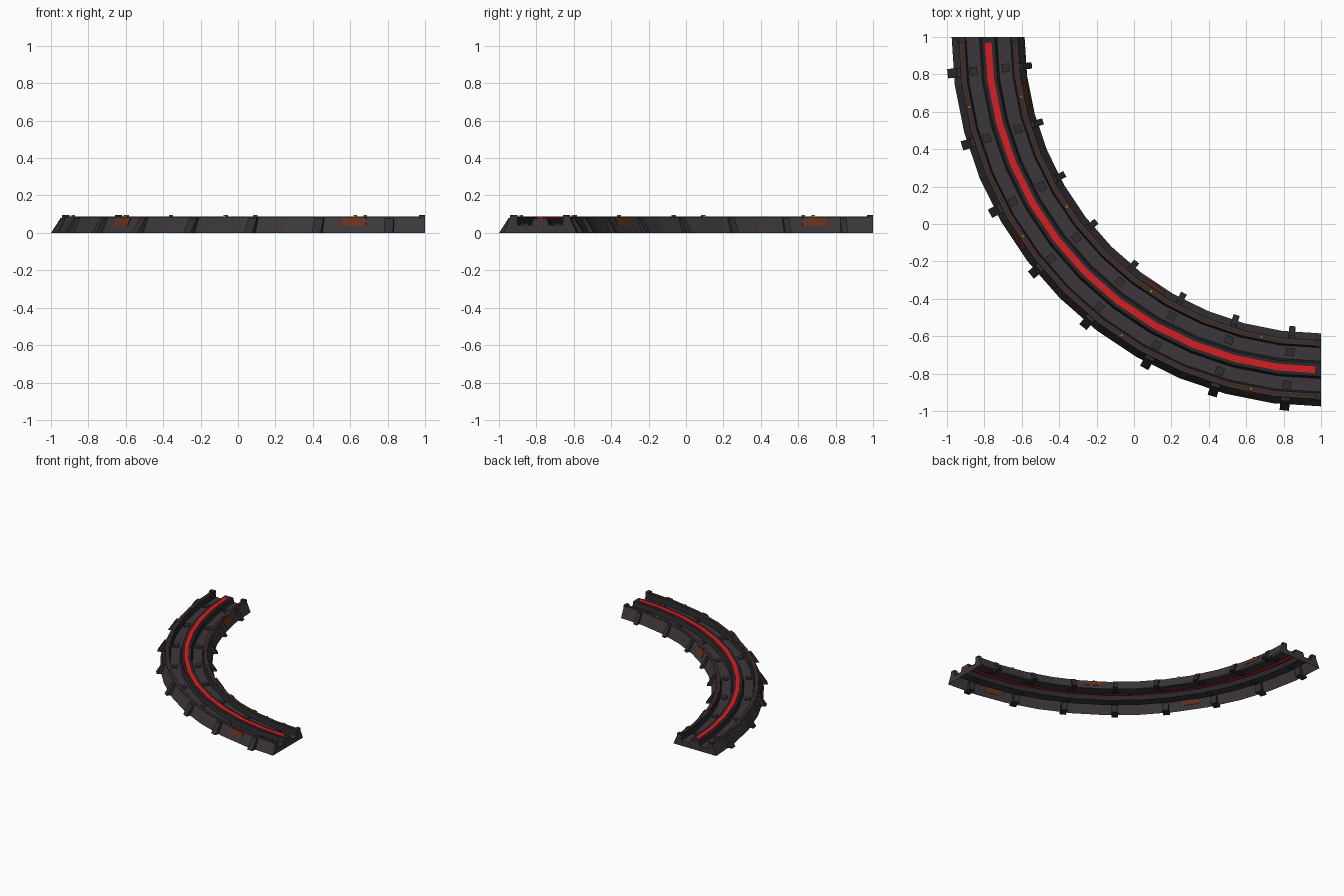
import bpy, bmesh, math
from mathutils import Vector

if "Cube" in bpy.data.objects:
    bpy.data.objects.remove(bpy.data.objects["Cube"])

R = 1.78          # centreline radius, arc centre at (1, 1)
SEG = 12          # facets along the quarter turn
FLAT = math.cos(math.radians(90 / SEG / 2))   # radius factor at a facet's middle


def mat(name, col):
    m = bpy.data.materials.new(name)
    m.diffuse_color = (*col, 1)
    m.use_nodes = True
    m.node_tree.nodes["Principled BSDF"].inputs["Base Color"].default_value = m.diffuse_color
    return m


GREY = mat("track_grey", (0.045, 0.037, 0.043))
DARK = mat("dark_metal", (0.022, 0.020, 0.024))
CLAMP = mat("clamp_grey", (0.030, 0.027, 0.031))
RED = mat("red_strip", (0.66, 0.014, 0.017))
BROWN = mat("brown_edge", (0.055, 0.022, 0.015))
RUST = mat("rust", (0.13, 0.032, 0.013))
BRASS = mat("brass", (0.42, 0.17, 0.03))


def point(deg, t, z, f=1.0):
    a = math.radians(deg)
    r = (R + t) * f
    return Vector((1 - r * math.cos(a), 1 - r * math.sin(a), z))


def finish(bm, name, mats):
    bmesh.ops.recalc_face_normals(bm, faces=bm.faces)
    me = bpy.data.meshes.new(name)
    bm.to_mesh(me)
    bm.free()
    for m in mats:
        me.materials.append(m)
    ob = bpy.data.objects.new(name, me)
    bpy.context.collection.objects.link(ob)
    return ob


def sweep(name, prof, mats, a0=0.0, a1=90.0, closed=True, rule=None):
    """Sweep a (t, z) profile around the bend, breaking at the track facets."""
    step = 90 / SEG
    angs = [a0] + [i * step for i in range(SEG + 1) if a0 < i * step < a1] + [a1]
    bm = bmesh.new()
    rings = [[bm.verts.new(point(a, t, z)) for t, z in prof] for a in angs]
    n = len(prof)
    for p, q in zip(rings, rings[1:]):
        for i in range(n if closed else n - 1):
            j = (i + 1) % n
            f = bm.faces.new((p[i], p[j], q[j], q[i]))
            f.material_index = rule(prof[i], prof[j]) if rule else 0
    bm.faces.new(rings[0])
    bm.faces.new(rings[-1])
    return finish(bm, name, mats)


def blocks(name, angles, prof, width, m, f=1.0):
    """Straight blocks: a (t, z) outline given thickness along the track."""
    bm = bmesh.new()
    for a in angles:
        r = math.radians(a)
        tang = Vector((math.sin(r), -math.cos(r), 0)) * width / 2
        pts = [point(a, t, z, f) for t, z in prof]
        lo = [bm.verts.new(p - tang) for p in pts]
        hi = [bm.verts.new(p + tang) for p in pts]
        bm.faces.new(lo)
        bm.faces.new(hi)
        for i in range(len(pts)):
            j = (i + 1) % len(pts)
            bm.faces.new((lo[i], lo[j], hi[j], hi[i]))
    return finish(bm, name, [m])


def rect(t0, t1, z0, z1):
    return [(t0, z0), (t1, z0), (t1, z1), (t0, z1)]


def flip(prof, s):
    return [(s * t, z) for t, z in prof]


# track body: open-bottomed shell with two channels and a centre hump
half = [(0.036, 0.078), (0.047, 0.042), (0.118, 0.042), (0.127, 0.085),
        (0.157, 0.085), (0.195, 0.0)]
profile = flip(half, -1)[::-1] + half


def body_rule(p, q):
    inner = max(abs(p[0]), abs(q[0])) < 0.13
    floor = p[1] == q[1] == 0.042
    return 1 if inner and not floor else 0


sweep("track_body", profile, [GREY, DARK], closed=False, rule=body_rule)

# red guide strip set into the hump
sweep("guide_strip", rect(-0.018, 0.018, 0.068, 0.084), [RED], 1.0, 89.0)

eight = [5.625 + 11.25 * i for i in range(8)]
four = [11.25 + 22.5 * i for i in range(4)]
clamp = [(0.15, 0), (0.2265, 0), (0.175, 0.08), (0.15, 0.08)]

for side, s in (("outer", 1), ("inner", -1)):
    # rim edging, end posts, channel plates, wall clamps and pegs
    sweep(side + "_rim_edging", flip(rect(0.134, 0.148, 0.083, 0.0865), s), [BROWN])
    for k, a in enumerate((0.0, 89.05)):
        sweep(f"{side}_end_post_{k}", flip(rect(0.122, 0.16, 0.07, 0.095), s),
              [CLAMP], a, a + 0.95)
    blocks(side + "_channel_plates", eight, flip(rect(0.066, 0.108, 0.035, 0.052), s),
           0.045, CLAMP)
    blocks(side + "_clamps", eight, flip(clamp, s), 0.05 if s > 0 else 0.034, CLAMP)
    blocks(side + "_pegs", four, flip(rect(0.134, 0.15, 0.08, 0.096), s), 0.016,
           BRASS, FLAT)
    # rust patches lying on the sloping wall
    slope = lambda z, off: (0.195 - 0.038 * z / 0.085 + off, z)
    patch = [slope(0.036, -0.003), slope(0.036, 0.004), slope(0.08, 0.004),
             slope(0.08, -0.003)]
    blocks(side + "_rust_patches", (33.75, 78.75) if s > 0 else (11.25, 56.25),
           flip(patch, s), 0.13, RUST, FLAT)
